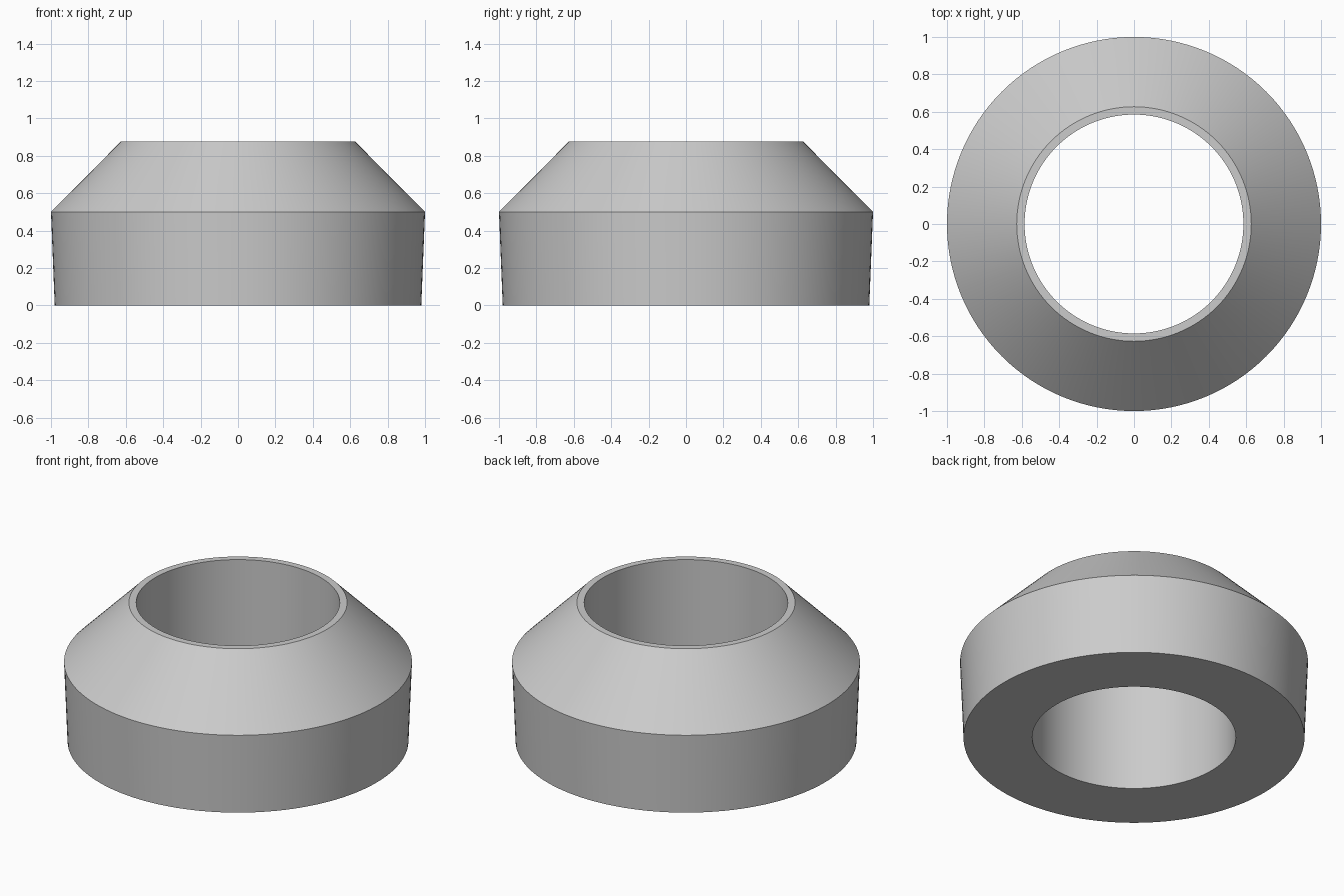
import bpy
import bmesh
import math

cube = bpy.data.objects.get("Cube")
if cube:
    bpy.data.objects.remove(cube, do_unlink=True)

# Single grey finish
grey = bpy.data.materials.new("light grey")
grey.use_nodes = True
colour = (0.6, 0.6, 0.6, 1)
grey.diffuse_color = colour
grey.node_tree.nodes["Principled BSDF"].inputs["Base Color"].default_value = colour

# Closed cross-section (radius, height): tapered wall, cone, rim, straight bore
SIDES = 128
profile = [(0.585, 0), (0.98, 0), (1.0, 0.5), (0.627, 0.875), (0.585, 0.875)]

bm = bmesh.new()
rings = []
for i in range(SIDES):
    a = 2 * math.pi * i / SIDES
    rings.append([bm.verts.new((r * math.cos(a), r * math.sin(a), z)) for r, z in profile])

# Bridge each section to the next, all the way round
for i, ring in enumerate(rings):
    following = rings[(i + 1) % SIDES]
    for j in range(len(profile)):
        k = (j + 1) % len(profile)
        bm.faces.new((ring[j], following[j], following[k], ring[k]))
bmesh.ops.recalc_face_normals(bm, faces=bm.faces)

mesh = bpy.data.meshes.new("tapered_ring")
bm.to_mesh(mesh)
bm.free()
mesh.materials.append(grey)
body = bpy.data.objects.new("tapered_ring", mesh)
bpy.context.collection.objects.link(body)

# Smooth round walls with crisp rims
bpy.ops.object.select_all(action="DESELECT")
body.select_set(True)
bpy.context.view_layer.objects.active = body
bpy.ops.object.shade_smooth_by_angle(angle=math.radians(30))
